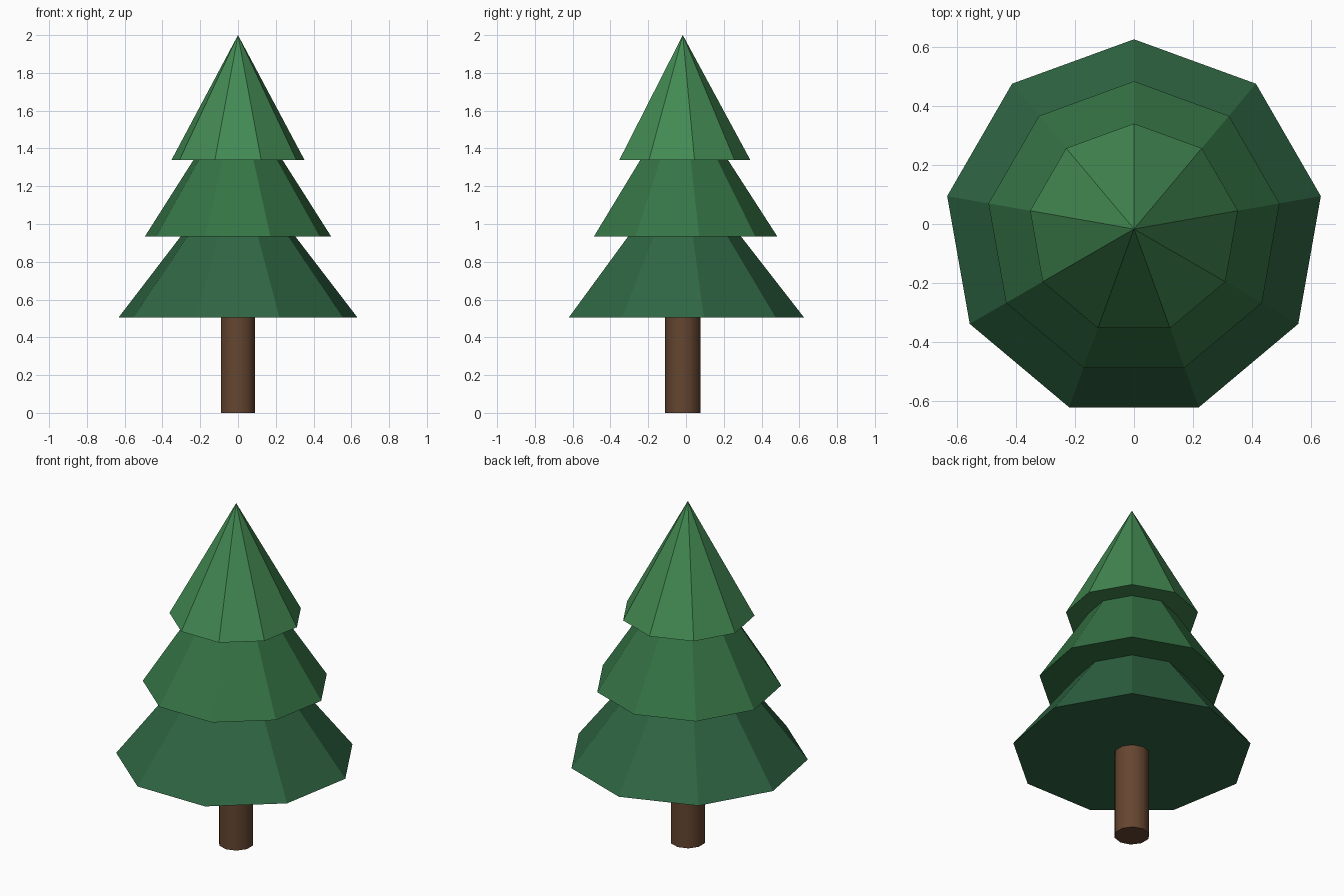
import bpy
import math

if "Cube" in bpy.data.objects:
    bpy.data.objects.remove(bpy.data.objects["Cube"])

CENTRE_Y = -0.017


def paint(obj, name, color):
    mat = bpy.data.materials.new(name)
    mat.diffuse_color = (*color, 1)
    mat.use_nodes = True
    mat.node_tree.nodes["Principled BSDF"].inputs["Base Color"].default_value = mat.diffuse_color
    obj.data.materials.append(mat)


# Trunk: ten-sided, smooth sides, sunk slightly into the lowest tier
bpy.ops.mesh.primitive_cylinder_add(vertices=10, radius=0.095, depth=0.56,
                                    location=(0, CENTRE_Y, 0.28))
trunk = bpy.context.object
trunk.name = "trunk"
bpy.ops.object.shade_smooth_by_angle(angle=math.radians(40))
paint(trunk, "bark", (0.13, 0.06, 0.03))

# Foliage: three nested nine-sided cones (name, radius, base z, tip z, colour)
tiers = [
    ("lower_foliage", 0.642, 0.505, 1.33, (0.028, 0.13, 0.055)),
    ("middle_foliage", 0.500, 0.935, 1.71, (0.036, 0.175, 0.06)),
    ("upper_foliage", 0.357, 1.34, 2.0, (0.055, 0.25, 0.085)),
]
for name, radius, base, tip, color in tiers:
    bpy.ops.mesh.primitive_cone_add(vertices=9, radius1=radius, radius2=0,
                                    depth=tip - base,
                                    location=(0, CENTRE_Y, (base + tip) / 2))
    tier = bpy.context.object
    tier.name = name
    paint(tier, name + "_green", color)
